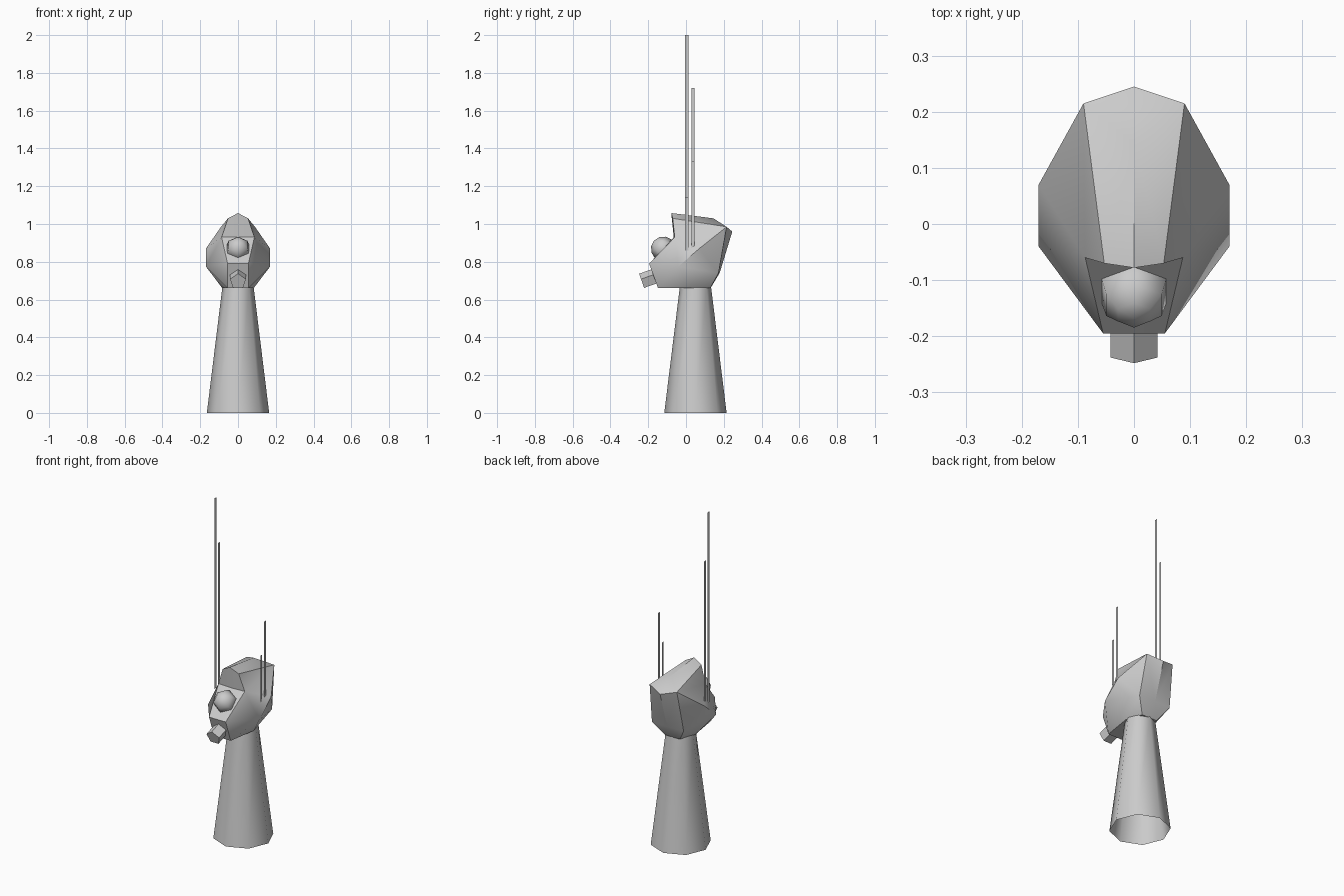
import bpy, bmesh, math
from mathutils import Vector

if "Cube" in bpy.data.objects:
    bpy.data.objects.remove(bpy.data.objects["Cube"])


def finish(bm, name, angle=None):
    bmesh.ops.recalc_face_normals(bm, faces=bm.faces)
    me = bpy.data.meshes.new(name)
    bm.to_mesh(me)
    bm.free()
    ob = bpy.data.objects.new(name, me)
    bpy.context.collection.objects.link(ob)
    if angle:
        bpy.ops.object.select_all(action='DESELECT')
        bpy.context.view_layer.objects.active = ob
        ob.select_set(True)
        bpy.ops.object.shade_smooth_by_angle(angle=math.radians(angle))
    return ob


# Neck: open tapered octagonal tube
bm = bmesh.new()
rings = []
for r, z in ((0.165, 0), (0.083, 0.665)):
    rings.append([bm.verts.new((r * math.cos(i * math.pi / 4),
                                0.05 + r * math.sin(i * math.pi / 4), z))
                  for i in range(8)])
for i in range(8):
    j = (i + 1) % 8
    bm.faces.new((rings[0][i], rings[0][j], rings[1][j], rings[1][i]))
finish(bm, "neck", 50)

# Head: half shell, mirrored across x
pts = {
    'A': (0, -.078, 1.058), 'B': (.053, -.07, 1.03), 'C': (.087, -.06, .93),   # brow
    'D': (0, .145, 1.03), 'E': (.09, .215, .985), 'F': (0, .245, .96),         # crown
    'G': (.17, .07, .87), 'H': (.17, -.04, .775), 'I': (.055, -.195, .79),     # widest ring
    'J': (.105, .172, .74), 'K': (.055, -.148, .66), 'L': (.083, .03, .66),    # underside
    'M': (.05, .128, .66), 'N': (0, -.065, .93), 'O': (0, -.195, .79),
    'P': (0, -.148, .66), 'Q': (0, .178, .74), 'R': (0, .13, .66),
}
faces = ("ABD BED DEF BCE CGE ANCB NOIC CIH CHG OPKI IKH KLH "
         "HLJ HJG GJE EJQ EQF LMJ MRQJ PRMLK").split()
bm = bmesh.new()
for s in (1, -1):
    vs = {k: bm.verts.new((s * p[0], p[1], p[2])) for k, p in pts.items()}
    for f in faces:
        bm.faces.new([vs[k] for k in f])
bmesh.ops.remove_doubles(bm, verts=bm.verts, dist=1e-4)
finish(bm, "head", 40)

# Eye: six-sided ball whose axis is square to the sloping face
bm = bmesh.new()
bmesh.ops.create_uvsphere(bm, u_segments=6, v_segments=6, radius=0.066)
eye = finish(bm, "eye", 65)
eye.location = (0, -0.12, 0.868)
eye.rotation_euler = (math.radians(48), 0, 0)

# Snout: pentagonal prism pointing forward and slightly down
bm = bmesh.new()
axis, up = Vector((0, -.94, -.33)), Vector((0, -.33, .94))
ends = []
for d in (0, -0.1):
    c = Vector((0, -.2335, .6955)) + axis * d
    ends.append([bm.verts.new(c + Vector((1, 0, 0)) * .044 * math.sin(i * math.tau / 5)
                              + up * .044 * math.cos(i * math.tau / 5)) for i in range(5)])
for e in ends:
    bm.faces.new(e)
for i in range(5):
    j = (i + 1) % 5
    bm.faces.new((ends[0][i], ends[0][j], ends[1][j], ends[1][i]))
finish(bm, "snout")

# Antennas: flat upright strips on each side
for name, x, y, top in (("antenna_left_front", -.152, .004, 2.0),
                        ("antenna_left_back", -.152, .038, 1.72),
                        ("antenna_right_front", .152, .004, 1.14),
                        ("antenna_right_back", .152, .038, 1.33)):
    bm = bmesh.new()
    w = 0.008
    bm.faces.new([bm.verts.new(p) for p in ((x, y - w, .86), (x, y + w, .86),
                                            (x, y + w, top), (x, y - w, top))])
    finish(bm, name)
